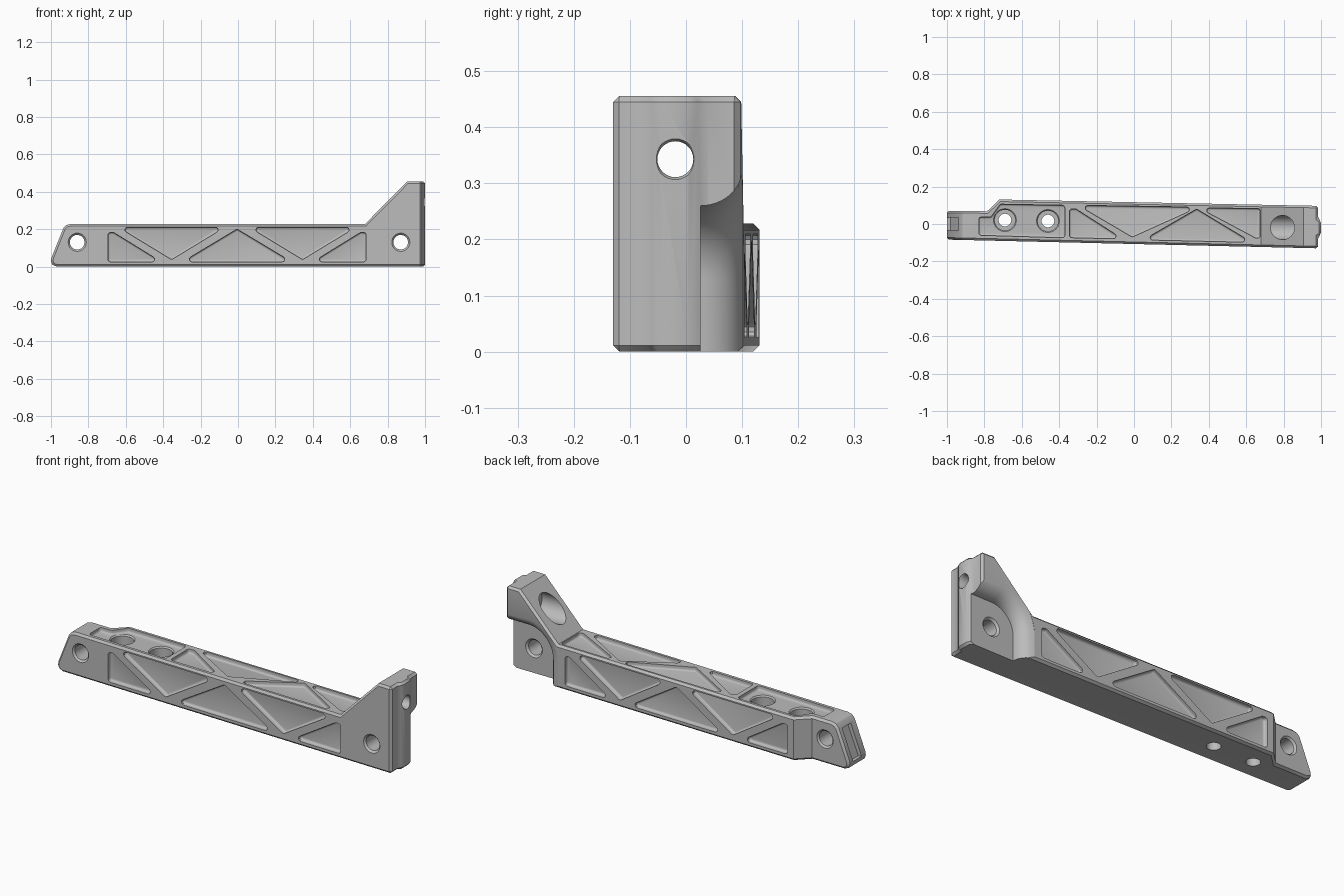
import bpy, bmesh, math
from mathutils import Vector

cube = bpy.data.objects.get("Cube")
if cube:
    bpy.data.objects.remove(cube)

grey = bpy.data.materials.new("machined grey")
grey.use_nodes = True
COLOUR = (0.5, 0.5, 0.5, 1)
grey.diffuse_color = COLOUR
grey.node_tree.nodes["Principled BSDF"].inputs["Base Color"].default_value = COLOUR


def front(x):
    return -0.107 - 0.0235 * x


def back(x):
    return 0.1166 - 0.02 * x


def loft(name, rings):
    """Closed solid through matching rings of points."""
    bm = bmesh.new()
    loops = [[bm.verts.new(p) for p in ring] for ring in rings]
    n = len(loops[0])
    for a, b in zip(loops, loops[1:]):
        for i in range(n):
            j = (i + 1) % n
            bm.faces.new((a[i], a[j], b[j], b[i]))
    bm.faces.new(loops[0])
    bm.faces.new(loops[-1])
    bmesh.ops.recalc_face_normals(bm, faces=bm.faces)
    if bm.calc_volume(signed=True) < 0:
        bmesh.ops.reverse_faces(bm, faces=bm.faces)
    mesh = bpy.data.meshes.new(name)
    bm.to_mesh(mesh)
    bm.free()
    mesh.materials.append(grey)
    obj = bpy.data.objects.new(name, mesh)
    bpy.context.collection.objects.link(obj)
    return obj


def apply_modifier(obj, kind, **settings):
    mod = obj.modifiers.new(kind.lower(), kind)
    for key, value in settings.items():
        setattr(mod, key, value)
    bpy.context.view_layer.objects.active = obj
    bpy.ops.object.modifier_apply(modifier=mod.name)


def volume(mesh):
    bm = bmesh.new()
    bm.from_mesh(mesh)
    v = bm.calc_volume(signed=True)
    bm.free()
    return v


def cut(tool):
    """Subtract a tool, trying the second solver if the first loses the body."""
    before = bracket.data.copy()
    whole = volume(before)
    for solver in ('MANIFOLD', 'EXACT'):
        apply_modifier(bracket, 'BOOLEAN', object=tool, operation='DIFFERENCE', solver=solver)
        if 0.75 * whole < volume(bracket.data) < 0.99999 * whole:
            break
        bracket.data = before.copy()
    bpy.data.objects.remove(tool)


def bore(axis, centre, profile, sides=32):
    """Turned cutter along an axis; profile holds (position, radius)."""
    rings = []
    for t, r in profile:
        ring = []
        for i in range(sides):
            a = 2 * math.pi * i / sides
            p = [r * math.cos(a) + centre[0], r * math.sin(a) + centre[1]]
            p.insert(axis, t)
            ring.append(p)
        rings.append(ring)
    cut(loft("bore_cutter", rings))


def rounded(poly, radius, inset):
    """Polygon outline with filleted corners, moved inwards by inset."""
    pts = [Vector(p) for p in poly]
    n = len(pts)
    area = sum(pts[i - 1].x * pts[i].y - pts[i].x * pts[i - 1].y for i in range(n))
    if area < 0:
        pts.reverse()
    out = []
    for i, p in enumerate(pts):
        u = (p - pts[i - 1]).normalized()
        v = (pts[(i + 1) % n] - p).normalized()
        n1, n2 = Vector((u.y, -u.x)), Vector((v.y, -v.x))
        centre = p - (n1 + n2) * radius / (1 + n1.dot(n2))
        turn = math.atan2(u.x * v.y - u.y * v.x, u.dot(v))
        start = math.atan2(n1.y, n1.x)
        # a concave corner keeps its bend, with the fillet growing as it moves inwards
        r = radius - inset
        if turn < 0:
            centre = p + (n1 + n2) * radius / (1 + n1.dot(n2))
            start, r = start + math.pi, radius + inset
        for k in range(5):
            a = start + turn * k / 4
            out.append(centre + r * Vector((math.cos(a), math.sin(a))))
    return out


def pocket(poly, place):
    """Shallow pocket with rounded corners and a filleted floor."""
    depth, radius, fillet = 0.022, 0.014, 0.01
    steps = [(0.03, 0)]
    for k in range(4):
        a = k * math.pi / 6
        steps.append((fillet * (1 - math.sin(a)) - depth, fillet * (1 - math.cos(a))))
    cut(loft("pocket_cutter", [[place(p.x, p.y, d) for p in rounded(poly, radius, inset)]
                               for d, inset in steps]))


# Bracket blank: side profile crossed with plan outline, all edges chamfered
side = [(-0.97, 0), (1.1, 0), (1.1, 0.456), (0.905, 0.456), (0.68, 0.228),
        (-0.895, 0.228), (-0.918, 0.222), (-0.934, 0.205), (-0.998, 0.045),
        (-1.0, 0.027), (-0.992, 0.009)]
plan = [(-1.1, front(-1.1)), (0.985, front(0.985)), (0.985, -0.066), (1.0, -0.056),
        (1.0, 0.015), (0.985, 0.027), (0.985, back(0.985)), (-0.72, back(-0.72)),
        (-0.785, 0.068), (-1.1, 0.072)]
bracket = loft("bracket", [[(x, y, z) for x, z in side] for y in (-0.4, 0.4)])
outline = loft("plan_cutter", [[(x, y, z) for x, y in plan] for z in (-0.3, 0.8)])
apply_modifier(bracket, 'BOOLEAN', object=outline, operation='INTERSECT', solver='EXACT')
bpy.data.objects.remove(outline)
apply_modifier(bracket, 'BEVEL', width=0.011, segments=1, limit_method='ANGLE',
               angle_limit=math.radians(50), use_clamp_overlap=False)

# Flared corner recess behind the tall end
rings = []
for k in range(12):
    t = min(k / 10, 0.995)
    y = 0.3 if k == 11 else 0.026 + 0.0076 * k
    r = 0.13 + 0.07 * (1 - math.sqrt(1 - t * t))
    arc = [(0.87 + r * math.cos(a), 0.13 + r * math.sin(a))
           for a in [math.pi / 2 * (1 + i / 16) for i in range(17)]]
    rings.append([(x, y, z) for x, z in [(1.2, 0.13 + r)] + arc + [(0.87 - r, -0.2), (1.2, -0.2)]])
cut(loft("recess_cutter", rings))

# Truss pockets on the front and back
half_truss = [
    [(-0.69, 0.182), (-0.69, 0.025), (-0.405, 0.025), (-0.66, 0.182)],
    [(-0.635, 0.21), (-0.065, 0.21), (-0.35, 0.037)],
]
truss = half_truss + [[(-x, z) for x, z in p] for p in half_truss]
truss.append([(-0.292, 0.025), (0.292, 0.025), (0, 0.2)])
for face, out, scale, shift in ((front, -1, 1, -0.005), (back, 1, 0.955, -0.025)):
    for poly in truss:
        pocket([(x * scale + shift, z) for x, z in poly],
               lambda x, z, d: (x, face(x) + out * d, z))

# Pockets on the top
top_pockets = [
    [(-0.83, -0.06), (-0.83, 0.037), (-0.765, 0.037), (-0.715, 0.106), (-0.37, 0.1), (-0.37, -0.074)],
    [(-0.345, 0.08), (-0.345, -0.073), (-0.06, -0.08), (-0.31, 0.08)],
    [(-0.3, 0.1), (0.345, 0.09), (-0.01, -0.07)],
    [(0.05, -0.085), (0.63, -0.098), (0.335, 0.08)],
    [(0.345, 0.087), (0.675, 0.082), (0.675, -0.075), (0.65, -0.075)],
]
for poly in top_pockets:
    pocket(poly, lambda x, y, d: (x, y, 0.228 + d))

# Counterbored vertical holes
for x, y in ((-0.69, 0.021), (-0.46, 0.016)):
    bore(2, (x, y), [(-0.1, 0.034), (0.1, 0.034), (0.1, 0.055), (0.199, 0.055),
                     (0.207, 0.062), (0.3, 0.062)])

# Cross holes with chamfered mouths
for x, rear in ((-0.86, 0.07), (0.87, 0.026)):
    f = front(x)
    bore(1, (x, 0.13), [(f - 0.1, 0.049), (f, 0.049), (f + 0.01, 0.039), (rear - 0.01, 0.039),
                        (rear, 0.049), (rear + 0.02, 0.049)])

# Lengthwise hole in the tall end, counterbored from the slope
bore(0, (-0.019, 0.343), [(0.6, 0.065), (0.9, 0.065), (0.9, 0.032), (0.993, 0.032),
                          (1.001, 0.037), (1.1, 0.037)])

# Shallow groove down the slanted end
groove = [(-1.1, 0.035), (-0.982, 0.035), (-0.917, 0.195), (-1.1, 0.195)]
cut(loft("groove_cutter", [[(x, y, z) for x, z in groove] for y in (-0.035, 0.035)]))

# Smooth the curved walls, keep machined edges sharp
bpy.ops.object.select_all(action='DESELECT')
bracket.select_set(True)
bpy.context.view_layer.objects.active = bracket
bpy.ops.object.shade_smooth_by_angle(angle=math.radians(32))
